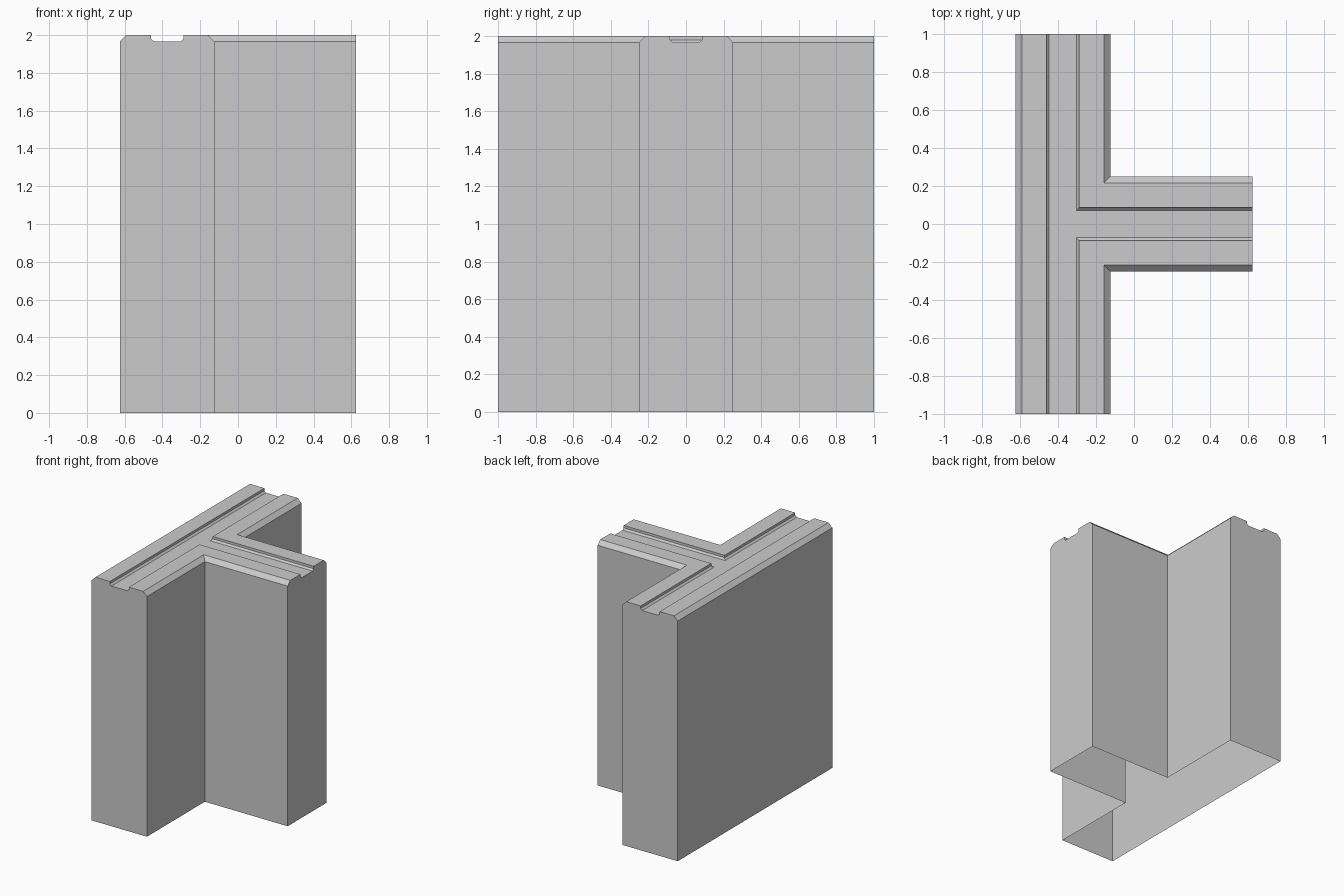
import bpy, bmesh

if "Cube" in bpy.data.objects:
    bpy.data.objects.remove(bpy.data.objects["Cube"])

AXIS_X = -0.375            # centre line of the long wall
END_X, END_Y = 0.625, 1.0  # ends of the short and long walls

# Half cross-section: (distance from wall centre line, height)
HALF = [(0.25, 0), (0.25, 1.966), (0.216, 2), (0.086, 2), (0.086, 1.98), (0.072, 1.966)]

bm = bmesh.new()


def sweep(path):
    """Sweep the half section along a path given as points depending on the offset."""
    rows = [[bm.verts.new((*p, z)) for p in path(d)] for d, z in HALF]
    for a, b in zip(rows, rows[1:]):
        for i in range(len(a) - 1):
            bm.faces.new((a[i], a[i + 1], b[i + 1], b[i]))
    return rows


# Straight back side, and the two mitred inner corners of the T
back = sweep(lambda d: [(AXIS_X - d, -END_Y), (AXIS_X - d, END_Y)])
corner = {s: sweep(lambda d, s=s: [(AXIS_X + d, s * END_Y), (AXIS_X + d, s * d), (END_X, s * d)])
          for s in (1, -1)}


# End caps showing the grooved section
def cap(rows_a, i, rows_b, j):
    bm.faces.new([r[i] for r in rows_a] + [r[j] for r in reversed(rows_b)])


cap(back, 0, corner[-1], 0)
cap(back, 1, corner[1], 0)
cap(corner[1], 2, corner[-1], 2)

# Floor of the T-shaped groove; the underside stays open
bm.faces.new(back[-1] + corner[1][-1] + corner[-1][-1][::-1])

bmesh.ops.recalc_face_normals(bm, faces=bm.faces)
mesh = bpy.data.meshes.new("t_wall")
bm.to_mesh(mesh)
bm.free()
wall = bpy.data.objects.new("t_wall", mesh)
bpy.context.collection.objects.link(wall)
